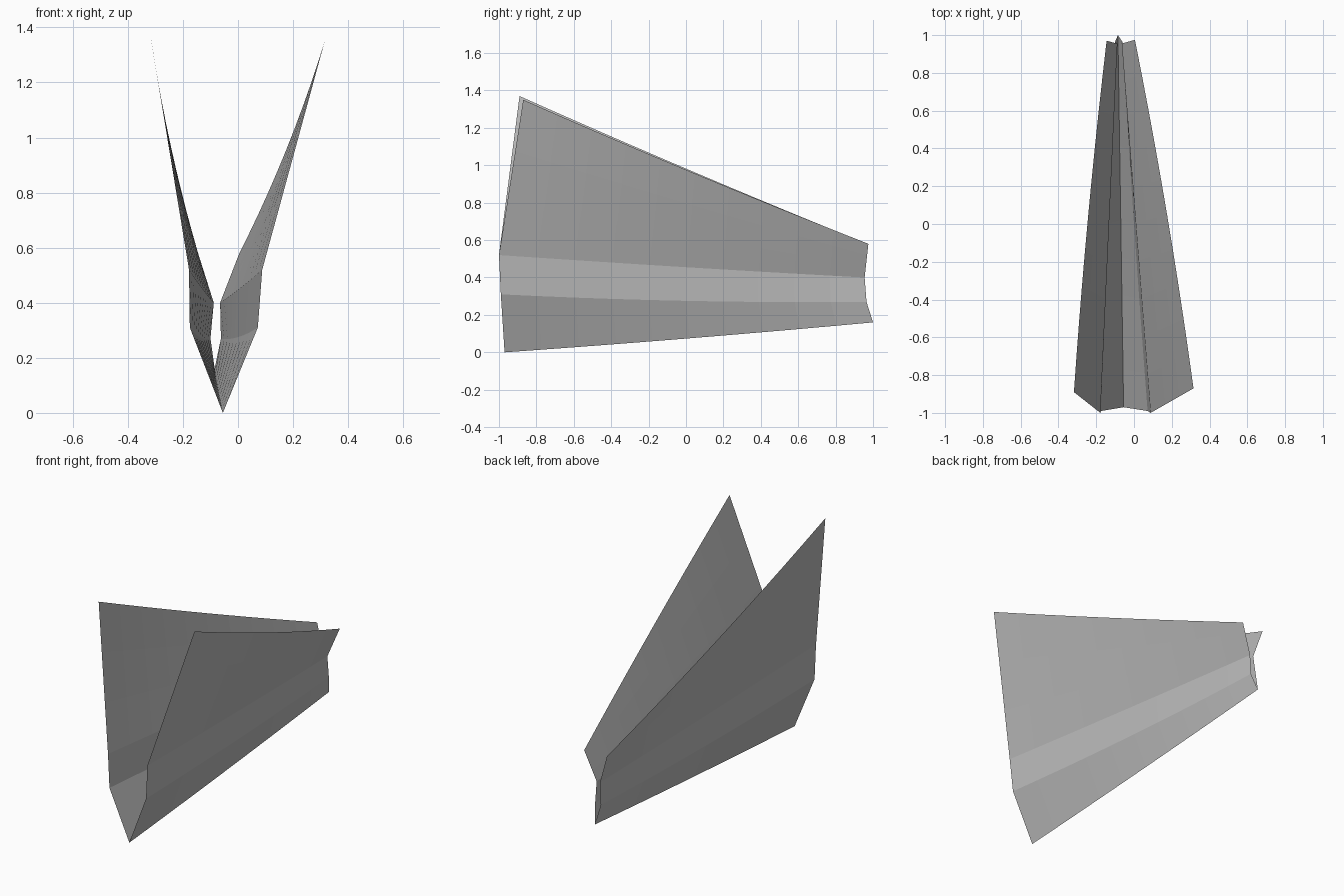
import bpy
from mathutils import Vector

cube = bpy.data.objects.get("Cube")
if cube:
    bpy.data.objects.remove(cube, do_unlink=True)

paper = bpy.data.materials.new("paper_grey")
paper.diffuse_color = (0.5, 0.5, 0.5, 1)
paper.use_nodes = True
shader = paper.node_tree.nodes["Principled BSDF"]
shader.inputs["Base Color"].default_value = paper.diffuse_color
shader.inputs["Roughness"].default_value = 0.8

# Lengthwise fold lines: front, middle and back point of each
keel = [(-.055, -.97, 0), (-.07, .02, .075), (-.085, 1, .16)]
right_low = [(-.175, -.99, .31), (-.138, 0, .275), (-.10, .965, .27)]
right_high = [(-.178, -1, .52), (-.132, 0, .455), (-.088, .955, .40)]
right_tip = [(-.318, -.89, 1.37), (-.243, .04, .965), (-.145, .97, .58)]
left_low = [(.072, -.99, .31), (0, 0, .275), (-.062, .965, .27)]
left_high = [(.088, -1, .52), (.01, 0, .455), (-.065, .955, .40)]
left_tip = [(.315, -.87, 1.35), (.175, .05, .955), (.005, .975, .58)]


def fold_point(line, t):
    """Point on the gentle curve through the three points of a fold line."""
    a, m, b = (Vector(p) for p in line)
    return a * (1 - t) * (1 - 2 * t) + m * 4 * t * (1 - t) + b * t * (2 * t - 1)


def panel(name, lower, upper, rows, steps=10):
    """Thin sheet stretched between two fold lines."""
    verts, faces = [], []
    for i in range(steps + 1):
        low, high = fold_point(lower, i / steps), fold_point(upper, i / steps)
        verts += [low.lerp(high, j / rows) for j in range(rows + 1)]
    n = rows + 1
    for i in range(steps):
        for j in range(rows):
            k = i * n + j
            faces.append((k, k + n, k + n + 1, k + 1))
    mesh = bpy.data.meshes.new(name)
    mesh.from_pydata(verts, [], faces)
    mesh.materials.append(paper)
    obj = bpy.data.objects.new(name, mesh)
    bpy.context.collection.objects.link(obj)
    return obj


# Each side: keel fold, upright body band, raised wing
for side, low, high, tip in (("right", right_low, right_high, right_tip),
                             ("left", left_low, left_high, left_tip)):
    parts = [panel(side + "_keel_fold", keel, low, 1),
             panel(side + "_body_band", low, high, 1),
             panel(side + "_wing", high, tip, 3)]
    if side == "right":
        for part in parts:
            part.data.flip_normals()
